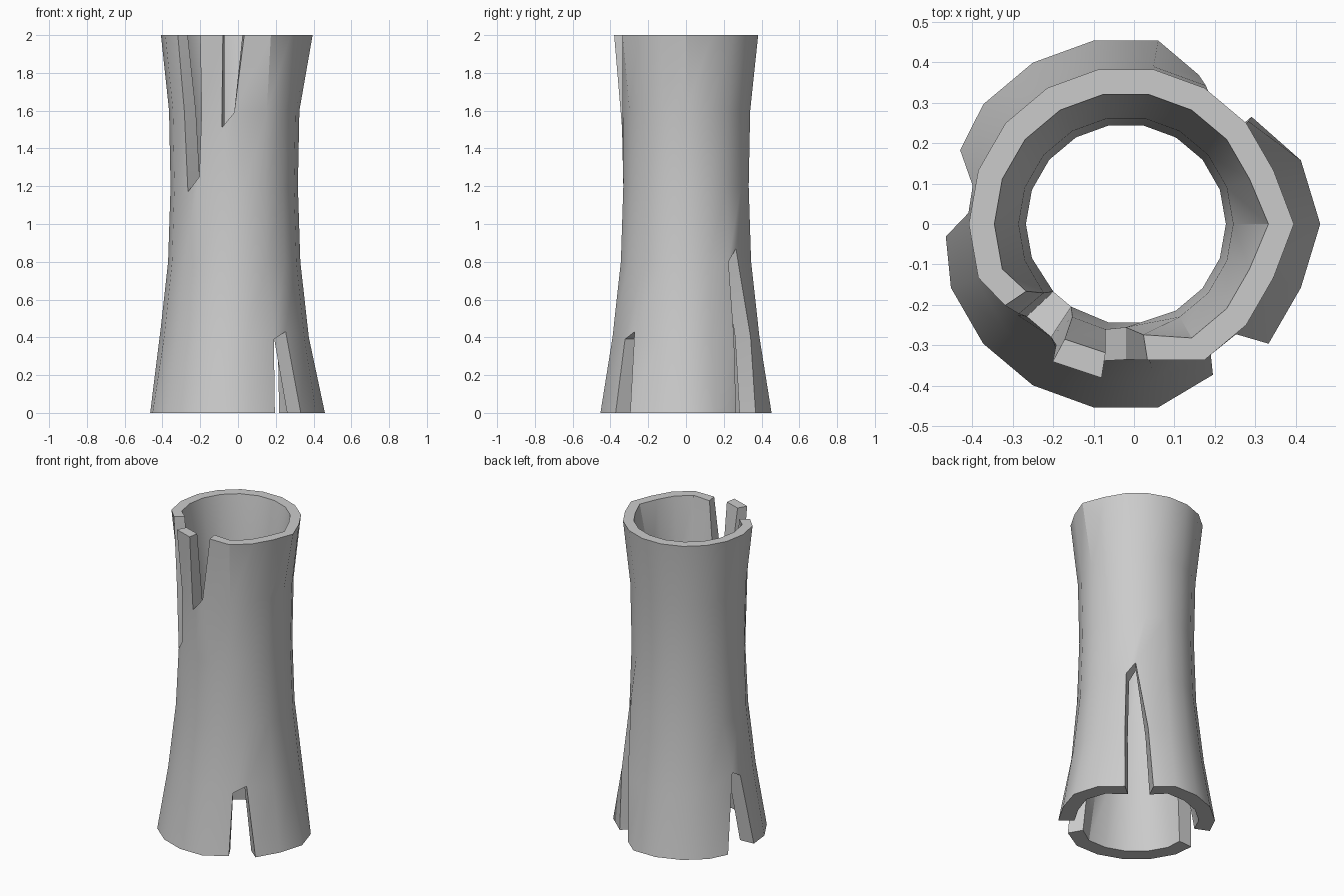
import bpy
import bmesh
from math import cos, sin, radians

default_cube = bpy.data.objects.get("Cube")
if default_cube:
    bpy.data.objects.remove(default_cube, do_unlink=True)

# Flared tube: one entry per ring, from the foot to the rim
SIDES = 18
CENTRE_X = -0.02
RING_STEP = 0.4
OUTER = [0.46, 0.395, 0.35, 0.337, 0.345, 0.388]
WALL = [0.095, 0.095, 0.095, 0.09, 0.08, 0.063]

# Slits: column of faces -> rows left open
SLITS = {15: [0], 2: [0, 1], 8: [0], 11: [3, 4], 13: [4]}

# Hand-shifted ring points: (column, ring) -> (angle, radius, height)
SHIFTED = {
    # slit at the front, low
    (15, 0): (300, 0.43, 0), (15, 1): (303, 0.385, 0.39), (16, 1): (315, 0.385, 0.43),
    # tall slit at the back
    (2, 0): (40.5, 0.408, 0), (3, 0): (64, 0.41, 0), (3, 2): (49, 0.35, 0.87),
    # low slit on the side
    (8, 0): (156, 0.448, 0), (9, 0): (184, 0.446, 0),
    (8, 1): (166, 0.39, 0.49), (9, 1): (176, 0.39, 0.45),
    # long slit from the rim
    (11, 5): (214, 0.36, 2), (12, 5): (242, 0.385, 2),
    (11, 3): (223, 0.335, 1.17), (12, 3): (236.5, 0.335, 1.25),
    # short slit from the rim
    (13, 5): (261, 0.385, 2), (14, 5): (279, 0.34, 2),
    (13, 4): (259, 0.345, 1.51), (14, 4): (270, 0.335, 1.59),
    # slight bulge at both ends
    (0, 0): (0, 0.48, 0), (0, 5): (0, 0.415, 2),
}


def make_material(name, colour):
    material = bpy.data.materials.new(name)
    material.use_nodes = True
    material.diffuse_color = colour
    material.node_tree.nodes["Principled BSDF"].inputs["Base Color"].default_value = colour
    return material


def ring_point(column, ring, inset):
    default = (column * 360 / SIDES, OUTER[ring], ring * RING_STEP)
    angle, radius, height = SHIFTED.get((column, ring), default)
    radius -= inset
    return (CENTRE_X + radius * cos(radians(angle)), radius * sin(radians(angle)), height)


def build_tube():
    bm = bmesh.new()
    inner_of = {}
    grid = {}
    for ring in range(len(OUTER)):
        for column in range(SIDES):
            outer = bm.verts.new(ring_point(column, ring, 0))
            inner_of[outer] = bm.verts.new(ring_point(column, ring, WALL[ring]))
            grid[column, ring] = outer

    # Outer and inner skins, leaving the slits open
    outer_faces = []
    for ring in range(len(OUTER) - 1):
        for column in range(SIDES):
            if ring in SLITS.get(column, []):
                continue
            following = (column + 1) % SIDES
            corners = [grid[column, ring], grid[following, ring],
                       grid[following, ring + 1], grid[column, ring + 1]]
            outer_faces.append(bm.faces.new(corners))
            bm.faces.new([inner_of[v] for v in reversed(corners)])

    # Rims and slit walls join the skins along every open edge
    open_loops = [loop for face in outer_faces for loop in face.loops if loop.edge.is_boundary]
    open_edges = [(loop.vert, loop.link_loop_next.vert) for loop in open_loops]
    for a, b in open_edges:
        bm.faces.new([b, a, inner_of[a], inner_of[b]])

    # Drop points that lie inside a slit
    loose = [v for v in bm.verts if not v.link_faces]
    bmesh.ops.delete(bm, geom=loose, context='VERTS')
    bmesh.ops.recalc_face_normals(bm, faces=bm.faces)
    mesh = bpy.data.meshes.new("slit_tube")
    bm.to_mesh(mesh)
    bm.free()
    return mesh


tube = bpy.data.objects.new("slit_tube", build_tube())
bpy.context.collection.objects.link(tube)
tube.data.materials.append(make_material("plain_grey", (0.6, 0.6, 0.6, 1)))

# Smooth sides with crisp rims and slit edges
bpy.ops.object.select_all(action='DESELECT')
tube.select_set(True)
bpy.context.view_layer.objects.active = tube
bpy.ops.object.shade_smooth_by_angle(angle=radians(30))
